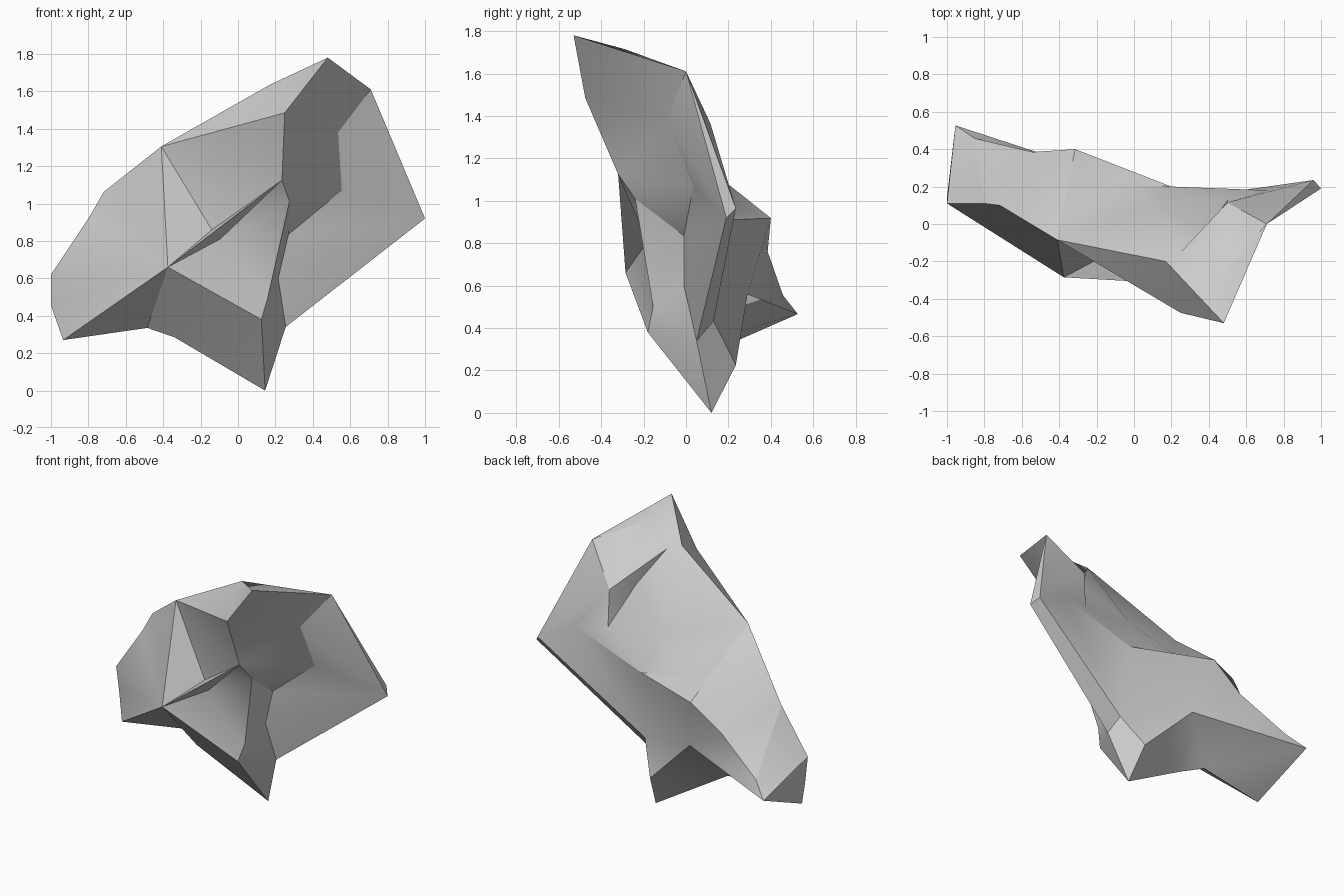
import bpy
import bmesh
from mathutils import Vector
from mathutils.geometry import delaunay_2d_cdt

if "Cube" in bpy.data.objects:
    bpy.data.objects.remove(bpy.data.objects["Cube"], do_unlink=True)

# Rim of the boulder, walked clockwise from the peak
rim = {
    "peak": (.48, -.53, 1.78),
    "shoulder": (.71, 0, 1.61),
    "east_tip": (1, .19, .92),
    "notch": (.255, .05, .34),
    "foot": (.145, .12, 0),
    "belly": (-.34, .04, .285),
    "arch": (-.485, .1, .335),
    "west_heel": (-.935, .08, .27),
    "west_low": (-1, .14, .455),
    "west_high": (-1, .11, .62),
    "west_slope": (-.8, .11, .92),
    "west_knee": (-.717, .1, 1.063),
    "west_brow": (-.41, -.085, 1.305),
    "crown": (.17, -.2, 1.635),
}

# Corners of the front face
front = {
    "nose": (-.375, -.285, .66),
    "ledge": (-.14, -.16, .86),
    "under_ledge": (-.095, -.18, .81),
    "overhang": (.25, -.475, 1.485),
    "chin": (.235, -.32, 1.125),
    "spur": (.275, -.24, 1.01),
    "hollow_high": (.535, -.09, 1.38),
    "hollow_low": (.555, .035, 1.07),
    "gully_high": (.27, -.01, .835),
    "gully_low": (.215, -.01, .6),
    "rib": (.16, -.155, .5),
    "toe": (.125, -.18, .38),
}

# Ridges and valleys that the front facets follow
front_creases = [
    "west_brow nose ledge west_brow overhang peak hollow_high shoulder",
    "ledge chin under_ledge nose toe",
    "nose chin",
    "overhang chin spur rib toe foot",
    "chin hollow_high hollow_low east_tip hollow_high",
    "spur hollow_low gully_high spur",
    "gully_high gully_low notch",
    "west_high nose west_heel",
    "nose belly",
]

# Corners of the back face
back = {
    "top_bump": (.45, -.29, 1.715),
    "flap_top": (.25, -.15, 1.61),
    "flap_middle": (.394, -.03, 1.38),
    "flap_end": (.5, .115, 1.365),
    "east_edge": (.96, .235, .965),
    "east_ridge": (.72, .18, 1.085),
    "fold": (.5, .13, 1.115),
    "fold_end": (.114, .1, 1.15),
    "shelf_east": (.2, .2, .91),
    "shelf_dip": (-.155, .22, .975),
    "shelf_mid": (-.315, .4, .918),
    "shelf_west": (-.54, .385, .76),
    "west_ridge": (-.85, .457, .555),
    "tail": (-.955, .527, .466),
    "cave": (-.23, .29, .56),
    "hinge": (.22, .13, .433),
    "groove": (.147, .155, .16),
    "back_foot": (.108, .235, .225),
}

# Ridges and valleys that the back facets follow
back_creases = [
    "flap_top flap_middle flap_end flap_top",
    "shoulder flap_end east_edge shoulder",
    "flap_end east_ridge east_edge hinge",
    "east_ridge fold fold_end",
    "fold shelf_east east_ridge",
    "shelf_east shelf_dip shelf_mid shelf_east cave",
    "shelf_mid shelf_west west_ridge tail arch cave tail",
    "shelf_west cave shelf_mid",
    "belly cave back_foot hinge notch",
    "shelf_east hinge groove foot back_foot",
    "west_heel tail west_high",
]

bm = bmesh.new()
rim_verts = {name: bm.verts.new(co) for name, co in rim.items()}


def add_side(corners, creases):
    """Span the rim with facets that follow the given creases."""
    verts = dict(rim_verts)
    verts.update({name: bm.verts.new(co) for name, co in corners.items()})
    names = list(verts)
    corner_list = list(verts.values())
    flat = [Vector((v.co.x, v.co.z)) for v in corner_list]
    edges = []
    for crease in creases:
        path = [names.index(name) for name in crease.split()]
        edges += zip(path, path[1:])
    loop = list(range(len(rim)))
    result = delaunay_2d_cdt(flat, edges, [loop], 1, 1e-5)
    faces, origins = result[2], result[3]
    for face in faces:
        bm.faces.new([corner_list[origins[i][0]] for i in face])


add_side(front, front_creases)
add_side(back, back_creases)
bmesh.ops.recalc_face_normals(bm, faces=bm.faces)

# Boulder object
mesh = bpy.data.meshes.new("boulder")
bm.to_mesh(mesh)
bm.free()
boulder = bpy.data.objects.new("boulder", mesh)
bpy.context.collection.objects.link(boulder)

# Plain grey stone
stone = bpy.data.materials.new("grey_stone")
stone.use_nodes = True
grey = (.6, .6, .6, 1)
stone.diffuse_color = grey
stone.node_tree.nodes["Principled BSDF"].inputs["Base Color"].default_value = grey
mesh.materials.append(stone)

bpy.ops.object.select_all(action="DESELECT")
boulder.select_set(True)
bpy.context.view_layer.objects.active = boulder
bpy.ops.object.shade_smooth_by_angle(angle=.52)
